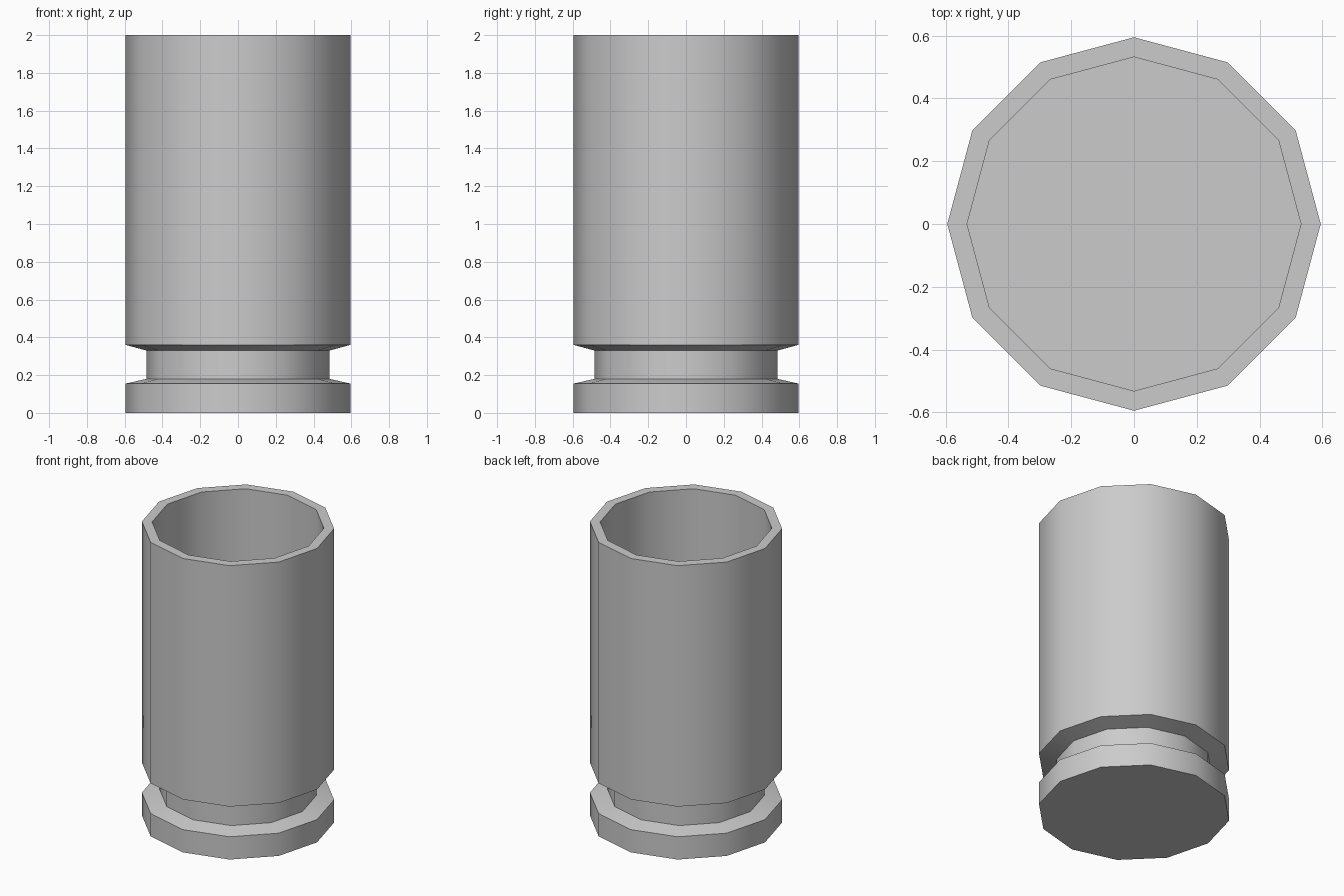
import bpy, bmesh, math

if "Cube" in bpy.data.objects:
    bpy.data.objects.remove(bpy.data.objects["Cube"])

SIDES = 12

# Half-profile (radius, height): base, extractor groove, outer wall, lip, bore, bore floor
profile = [(0.595, 0.0), (0.595, 0.155), (0.485, 0.18), (0.485, 0.33),
           (0.595, 0.36), (0.595, 2.0), (0.532, 2.0), (0.532, 0.4)]

bm = bmesh.new()
rings = [[bm.verts.new((r * math.cos(math.tau * i / SIDES),
                        r * math.sin(math.tau * i / SIDES), z))
          for i in range(SIDES)] for r, z in profile]

# Walls between neighbouring rings
for a, b in zip(rings, rings[1:]):
    for i in range(SIDES):
        j = (i + 1) % SIDES
        bm.faces.new((a[i], a[j], b[j], b[i]))

# Underside and bore floor
bm.faces.new(rings[0][::-1])
bm.faces.new(rings[-1])
bmesh.ops.recalc_face_normals(bm, faces=bm.faces)

mesh = bpy.data.meshes.new("hollow_casing")
bm.to_mesh(mesh)
bm.free()
casing = bpy.data.objects.new("hollow_casing", mesh)
bpy.context.collection.objects.link(casing)

# Smooth round the sides, crisp at the rims
bpy.context.view_layer.objects.active = casing
casing.select_set(True)
bpy.ops.object.shade_smooth_by_angle(angle=math.radians(40))
